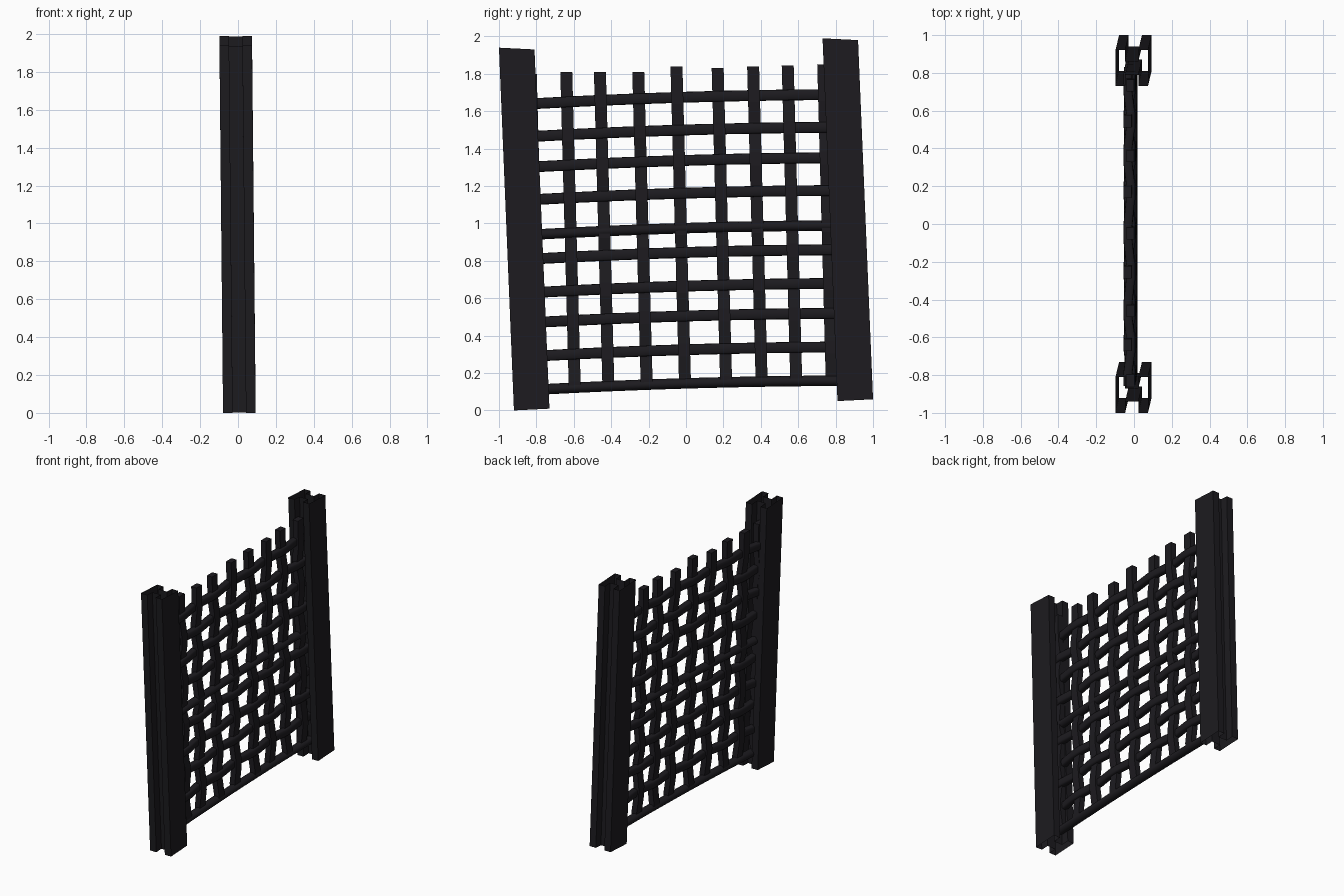
import bpy, bmesh, math

if "Cube" in bpy.data.objects:
    bpy.data.objects.remove(bpy.data.objects["Cube"])

mat = bpy.data.materials.new("dark_iron")
mat.diffuse_color = (0.012, 0.011, 0.014, 1)
mat.use_nodes = True
mat.node_tree.nodes["Principled BSDF"].inputs["Base Color"].default_value = mat.diffuse_color


def finish(name, bm, smooth=False):
    bmesh.ops.recalc_face_normals(bm, faces=bm.faces)
    me = bpy.data.meshes.new(name)
    bm.to_mesh(me)
    bm.free()
    ob = bpy.data.objects.new(name, me)
    bpy.context.collection.objects.link(ob)
    me.materials.append(mat)
    if smooth:
        bpy.context.view_layer.objects.active = ob
        ob.select_set(True)
        bpy.ops.object.shade_smooth_by_angle(angle=math.radians(50))
        ob.select_set(False)
    return ob


def loft(bm, rings, caps=True):
    loops = [[bm.verts.new(p) for p in r] for r in rings]
    n = len(loops[0])
    for a, b in zip(loops, loops[1:]):
        for i in range(n):
            j = (i + 1) % n
            bm.faces.new((a[i], a[j], b[j], b[i]))
    if caps:
        bm.faces.new(loops[0][::-1])
        bm.faces.new(loops[-1])


# Leaning H-section posts, open at both ends
W, L, G, H = 0.086, 0.095, 0.035, 0.035
quarter = [(W, L), (G, L), (G, H)]
profile = (quarter + [(-x, y) for x, y in quarter[::-1]]
           + [(-x, -y) for x, y in quarter] + [(x, -y) for x, y in quarter[::-1]])


def post(name, y_bottom, y_top, z):
    bm = bmesh.new()
    loft(bm, [[(x + 0.007, y + y_bottom, z + 0.005 + 0.05 * y) for x, y in profile],
              [(x - 0.012, y + y_top, z + 1.935 - 0.05 * y) for x, y in profile]], caps=False)
    finish(name, bm)


post("left_post", -0.825, -0.905, 0.0)
post("right_post", 0.905, 0.825, 0.05)

# Woven lattice: y at z=1.8 and top height of uprights, z at y=0 of rails
uprights = [(-0.83, 1.80), (-0.64, 1.81), (-0.46, 1.81), (-0.255, 1.81), (-0.05, 1.84),
            (0.17, 1.83), (0.36, 1.84), (0.545, 1.845), (0.735, 1.85)]
rails = [0.145, 0.325, 0.505, 0.665, 0.845, 0.975, 1.162, 1.337, 1.50, 1.675]
LEAN, RISE = 0.027, 0.03
THICK = (0, 5)


def lean_x(z):
    return -0.012 - 0.008 * z


def upright_y(y18, z):
    return y18 + LEAN * (1.8 - z)


def rail_z(z0, y):
    return z0 + RISE * y - 0.01 * (y / 0.8) ** 2


def weave(i, j):
    return 0.007 if (i + j) % 2 else -0.007


# Upright bars
for i, (y18, top) in enumerate(uprights):
    pts = [(weave(i, 0), rails[0] + RISE * y18 - 0.01)]
    for j, z0 in enumerate(rails):
        z = rail_z(z0, y18)
        if j:
            pts += [(weave(i, j), z - 0.035)]
        pts += [(weave(i, j), z + 0.035)]
    pts.append((weave(i, len(rails) - 1), top))
    bm = bmesh.new()
    rings = []
    for dx, z in pts:
        cx, cy = lean_x(z) + dx, upright_y(y18, z)
        rings.append([(cx + sx * 0.021, cy + sy * 0.032, z)
                      for sx, sy in ((1, 1), (-1, 1), (-1, -1), (1, -1))])
    loft(bm, rings)
    finish(f"upright_bar_{i}", bm)

# Horizontal rails: woven rounded bars, plus two straight round rails
for j, z0 in enumerate(rails):
    thick = j in THICK
    pts = [(0 if thick else -weave(0, j), -0.79 - 0.04 * z0)]
    for i, (y18, _) in enumerate(uprights):
        y = upright_y(y18, z0)
        dx = 0 if thick else -weave(i, j)
        for d in (-0.04, 0.04):
            if y + d > pts[-1][1] + 0.005:
                pts.append((dx, y + d))
    end = 0.87 - 0.04 * z0
    if end > pts[-1][1] + 0.005:
        pts.append((pts[-1][0], end))
    rx, rz = (0.032, 0.028) if thick else (0.024, 0.029)
    bm = bmesh.new()
    rings = []
    for dx, y in pts:
        z = rail_z(z0, y)
        ring = []
        for k in range(12):
            a = math.tau * k / 12
            p = 1.0 if thick else 0.5
            c, s = math.cos(a), math.sin(a)
            ring.append((lean_x(z) + dx + rx * math.copysign(abs(c) ** p, c), y,
                         z + rz * math.copysign(abs(s) ** p, s)))
        rings.append(ring)
    loft(bm, rings)
    finish(f"rail_{j}", bm, smooth=True)
